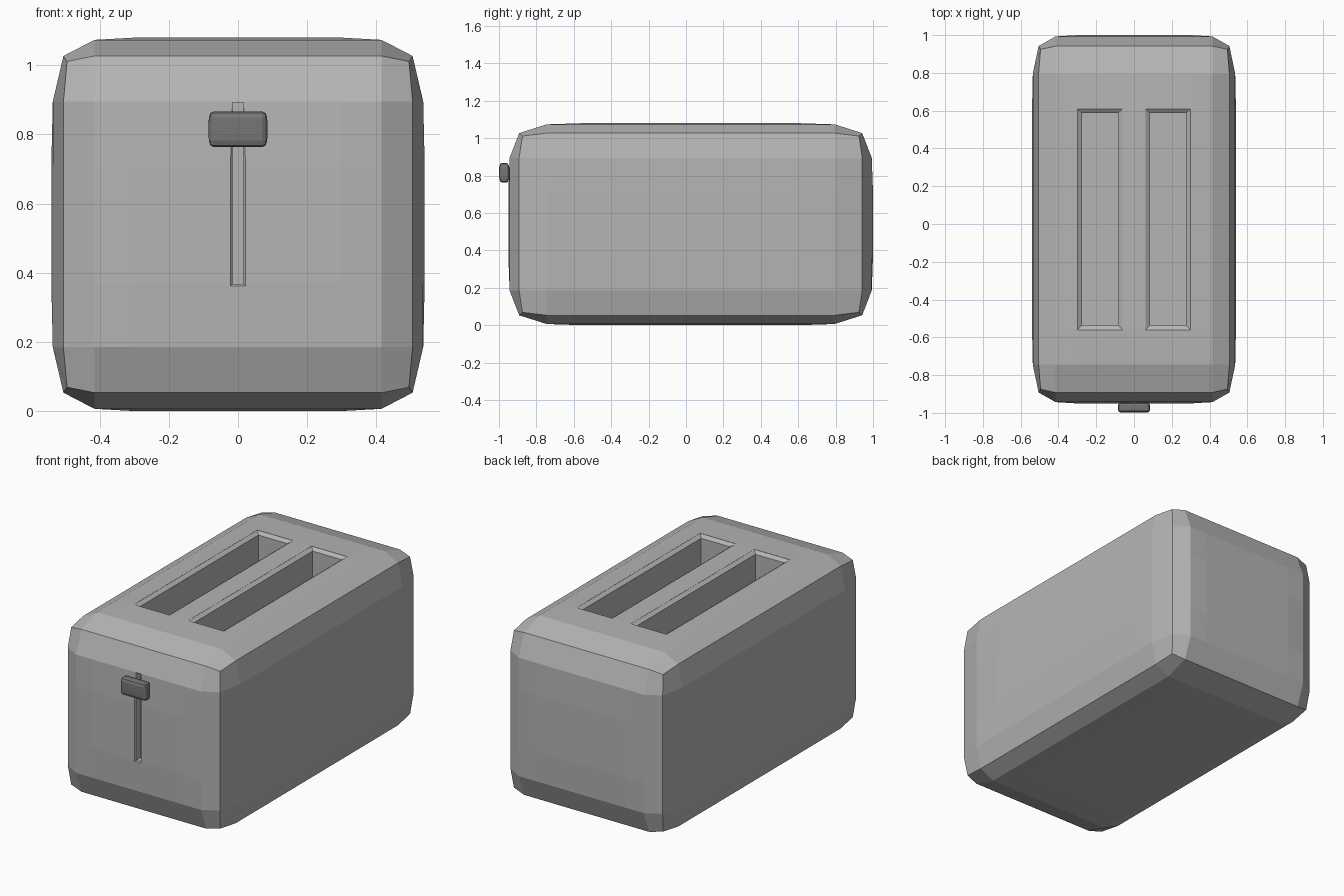
import bpy, bmesh
from mathutils import Vector

if "Cube" in bpy.data.objects:
    bpy.data.objects.remove(bpy.data.objects["Cube"])


def material(name, grey):
    mat = bpy.data.materials.new(name)
    mat.diffuse_color = (grey, grey, grey, 1)
    mat.use_nodes = True
    mat.node_tree.nodes["Principled BSDF"].inputs["Base Color"].default_value = mat.diffuse_color
    return mat


def finish(bm, name, mat=None):
    bmesh.ops.recalc_face_normals(bm, faces=bm.faces)
    mesh = bpy.data.meshes.new(name)
    bm.to_mesh(mesh)
    bm.free()
    if mat:
        mesh.materials.append(mat)
    ob = bpy.data.objects.new(name, mesh)
    bpy.context.collection.objects.link(ob)
    return ob


def rounded_box(name, centre, levels, mat):
    """Cube grid remapped per axis; levels = (third row, second row, edge, face)."""
    bm = bmesh.new()
    bmesh.ops.create_cube(bm, size=2)
    bmesh.ops.subdivide_edges(bm, edges=bm.edges[:], cuts=5, use_grid_fill=True)
    for v in bm.verts:
        idx = [round(c * 3) for c in v.co]
        outer = sum(abs(i) == 3 for i in idx)
        near = any(abs(i) == 2 for i in idx)
        new = []
        for i, (third, second, edge, face) in zip(idx, levels):
            if abs(i) == 3:
                soft = face - (face - edge) * (0.12 if near else 0)
                val = (0, soft, edge, edge - (face - edge) * 0.3)[outer]
            else:
                val = (0, third, second)[abs(i)]
            new.append(val if i >= 0 else -val)
        v.co = Vector(new) + Vector(centre)
    return finish(bm, name, mat)


def slot_cutter(name, centre, half, axis, rings, mat):
    """Lofted rectangle; rings = (position along axis, inset from outline)."""
    bm = bmesh.new()
    loops = []
    for pos, inset in rings:
        a, b = half[0] - inset, half[1] - inset
        loop = []
        for s, t in ((-1, -1), (1, -1), (1, 1), (-1, 1)):
            p = [centre[0] + s * a, centre[1] + t * b]
            p.insert(axis, pos)
            loop.append(bm.verts.new(p))
        loops.append(loop)
    for l0, l1 in zip(loops, loops[1:]):
        for k in range(4):
            n = (k + 1) % 4
            bm.faces.new((l0[k], l0[n], l1[n], l1[k]))
    bm.faces.new(loops[0])
    bm.faces.new(loops[-1])
    ob = finish(bm, name, mat)
    ob.hide_render = True
    ob.hide_set(True)
    return ob


casing = material("casing_grey", 0.46)
plastic = material("dark_plastic", 0.18)

# Body shell
body = rounded_box("body", (0, 0.025, 0.54),
                   ((0.30, 0.415, 0.505, 0.54),
                    (0.58, 0.77, 0.917, 0.975),
                    (0.17, 0.355, 0.487, 0.54)), casing)

# Bread slots with chamfered rims, and the lever track in the front
cutters = [slot_cutter(f"bread_slot_cutter_{side}", (x, 0.025), (0.118, 0.585), 2,
                       ((1.2, 0), (1.079, 0), (1.064, 0.022), (0.30, 0.022)), casing)
           for side, x in (("left", -0.18), ("right", 0.18))]
cutters.append(slot_cutter("lever_track_cutter", (0, 0.63), (0.021, 0.268), 1,
                           ((-1.1, 0), (-0.949, 0), (-0.943, 0.005), (-0.90, 0.005)), casing))
for c in cutters:
    mod = body.modifiers.new(c.name, 'BOOLEAN')
    mod.operation = 'DIFFERENCE'
    mod.solver = 'EXACT'
    mod.object = c

# Lever knob and the stem that runs in the track
rounded_box("lever_knob", (0, -0.972, 0.815),
            ((0.045, 0.070, 0.080, 0.085),
             (0.008, 0.014, 0.021, 0.027),
             (0.015, 0.032, 0.047, 0.052)), plastic)
rounded_box("lever_stem", (0, -0.935, 0.815),
            ((0.006, 0.010, 0.013, 0.015),
             (0.01, 0.02, 0.033, 0.035),
             (0.01, 0.02, 0.028, 0.030)), plastic)
